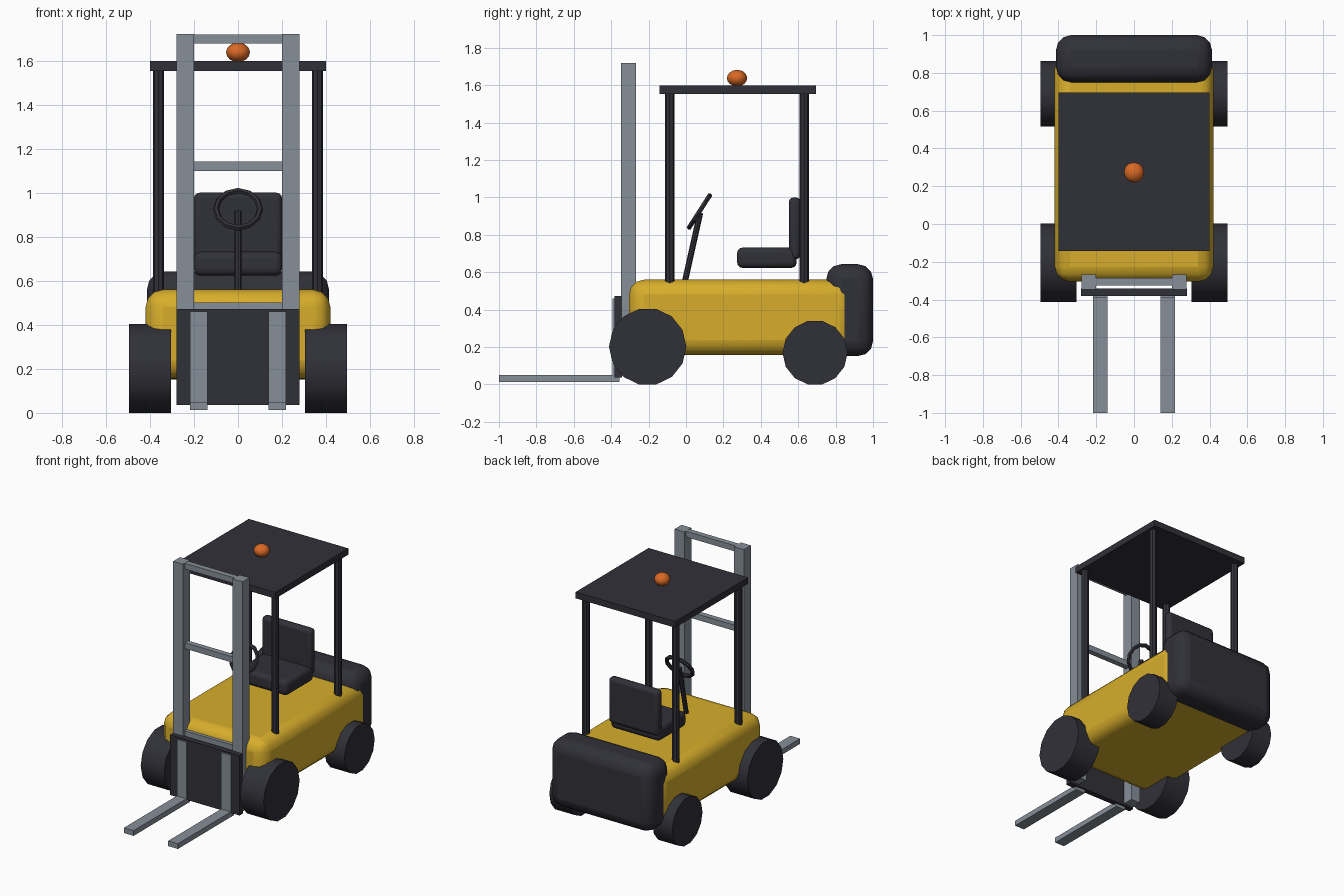
import bpy, math
from mathutils import Vector

if "Cube" in bpy.data.objects:
    bpy.data.objects.remove(bpy.data.objects["Cube"])


def material(name, rgb):
    m = bpy.data.materials.new(name)
    m.diffuse_color = (*rgb, 1)
    m.use_nodes = True
    m.node_tree.nodes["Principled BSDF"].inputs["Base Color"].default_value = m.diffuse_color
    return m


YELLOW = material("yellow paint", (0.68, 0.42, 0.024))
DARK = material("dark rubber", (0.03, 0.03, 0.04))
STEEL = material("grey steel", (0.24, 0.275, 0.315))
ORANGE = material("orange lamp", (0.70, 0.14, 0.018))


def finish(name, mat):
    o = bpy.context.object
    o.name = name
    o.data.materials.append(mat)
    return o


def box(name, mat, x, y, z, bevel=0, segments=3):
    """Box from (min, max) ranges, optionally rounded."""
    lo, hi = Vector((x[0], y[0], z[0])), Vector((x[1], y[1], z[1]))
    bpy.ops.mesh.primitive_cube_add(size=1, location=(lo + hi) / 2)
    o = finish(name, mat)
    o.scale = hi - lo
    bpy.ops.object.transform_apply(location=False, rotation=False, scale=True)
    if bevel:
        b = o.modifiers.new("round", 'BEVEL')
        b.width, b.segments = bevel, segments
        bpy.ops.object.shade_smooth_by_angle(angle=math.radians(35))
    return o


def rod(name, mat, a, b, r, sides):
    """Cylinder between two points."""
    a, b = Vector(a), Vector(b)
    d = b - a
    bpy.ops.mesh.primitive_cylinder_add(vertices=sides, radius=r, depth=d.length,
                                        location=(a + b) / 2)
    o = finish(name, mat)
    if abs(d.x) > 0:
        o.rotation_euler = (0, math.pi / 2, 0)
    else:
        o.rotation_euler = (-math.atan2(d.y, d.z), 0, 0)
    bpy.ops.object.shade_smooth_by_angle(angle=math.radians(30))
    return o


# Body and counterweight
box("body", YELLOW, (-0.42, 0.42), (-0.305, 0.90), (0.157, 0.56), 0.08)
box("counterweight", DARK, (-0.413, 0.413), (0.75, 1.0), (0.152, 0.643), 0.08)

# Seat
box("seat_cushion", DARK, (-0.2, 0.2), (0.273, 0.592), (0.623, 0.732), 0.03)
box("seat_back", DARK, (-0.2, 0.2), (0.55, 0.612), (0.67, 1.0), 0.025)

# Steering
rod("steering_column", DARK, (0, -0.008, 0.54), (0, 0.076, 0.918), 0.016, 8)
bpy.ops.mesh.primitive_torus_add(major_radius=0.1, minor_radius=0.014,
                                 major_segments=12, minor_segments=6,
                                 location=(0, 0.072, 0.925),
                                 rotation=(math.radians(57.4), 0, 0))
finish("steering_wheel", DARK)

# Wheels, overhead guard posts, mast uprights and forks, on both sides
for side, s in (("left", -1), ("right", 1)):
    rod(f"front_wheel_{side}", DARK, (s * 0.305, -0.205, 0.202),
        (s * 0.494, -0.205, 0.202), 0.207, 14)
    rod(f"rear_wheel_{side}", DARK, (s * 0.335, 0.69, 0.17),
        (s * 0.494, 0.69, 0.17), 0.174, 14)
    for end, y in (("front", -0.087), ("rear", 0.632)):
        rod(f"{end}_post_{side}", DARK, (s * 0.361, y, 0.5),
            (s * 0.361, y, 1.56), 0.026, 8)
    mast = sorted((s * 0.2, s * 0.279))
    box(f"mast_upright_{side}", STEEL, mast, (-0.347, -0.267), (0.05, 1.72))
    fork = sorted((s * 0.139, s * 0.217))
    box(f"fork_blade_{side}", STEEL, fork, (-1.0, -0.355), (0.012, 0.05))
    box(f"fork_shank_{side}", STEEL, fork, (-0.393, -0.355), (0.012, 0.46))

# Mast cross bars and fork carriage
for i, z in enumerate((0.48, 1.12, 1.698)):
    box(f"mast_crossbar_{i + 1}", STEEL, (-0.21, 0.21), (-0.325, -0.285),
        (z - 0.021, z + 0.021))
box("fork_carriage", DARK, (-0.28, 0.28), (-0.382, -0.342), (0.036, 0.472))

# Roof and warning lamp
box("roof", DARK, (-0.4, 0.4), (-0.142, 0.695), (1.552, 1.598))
bpy.ops.mesh.primitive_uv_sphere_add(segments=12, ring_count=8, radius=0.054,
                                     location=(0, 0.273, 1.638))
lamp = finish("warning_lamp", ORANGE)
lamp.scale.z = 0.82
bpy.ops.object.shade_smooth_by_angle(angle=math.radians(35))
